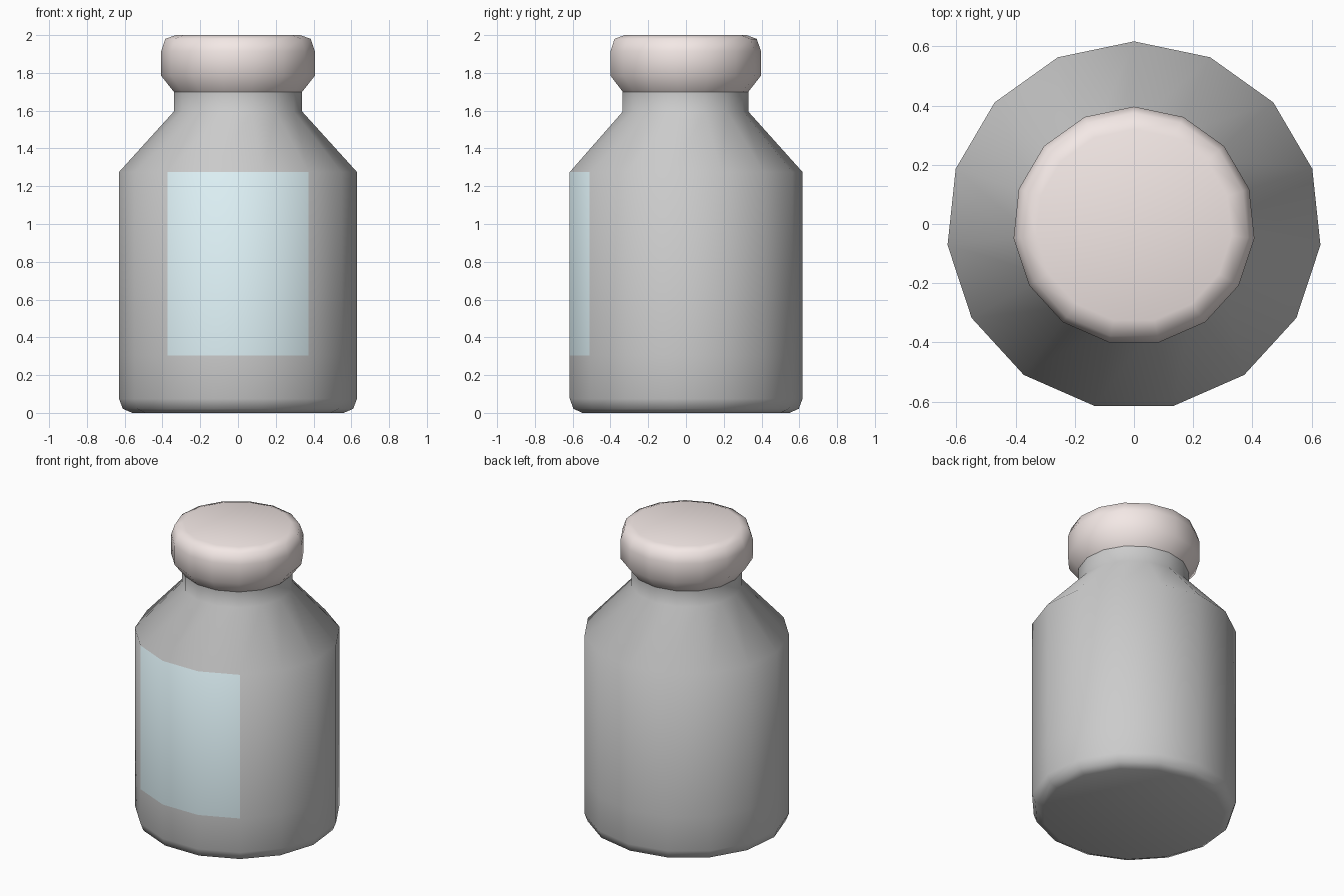
import bpy, bmesh, math

if "Cube" in bpy.data.objects:
    bpy.data.objects.remove(bpy.data.objects["Cube"])

SIDES = 15
SX, SY, CY = 1 / math.cos(math.radians(6)), 0.989, -0.006


def material(name, color):
    m = bpy.data.materials.new(name)
    m.diffuse_color = (*color, 1)
    m.use_nodes = True
    m.node_tree.nodes["Principled BSDF"].inputs["Base Color"].default_value = m.diffuse_color
    return m


def lathe(name, profile, cap_bottom=False, cap_top=False):
    """Fifteen-sided turned shape with one corner pointing to the back."""
    bm = bmesh.new()
    rings = []
    for r, z in profile:
        angles = [math.radians(90) + math.tau * i / SIDES for i in range(SIDES)]
        rings.append([bm.verts.new((r * SX * math.cos(a), CY + r * SY * math.sin(a), z))
                      for a in angles])
    for low, high in zip(rings, rings[1:]):
        for i in range(SIDES):
            j = (i + 1) % SIDES
            bm.faces.new((low[i], low[j], high[j], high[i]))
    if cap_bottom:
        bm.faces.new(rings[0][::-1])
    if cap_top:
        bm.faces.new(rings[-1])
    for f in bm.faces:
        f.smooth = True
    mesh = bpy.data.meshes.new(name)
    bm.to_mesh(mesh)
    bm.free()
    obj = bpy.data.objects.new(name, mesh)
    bpy.context.collection.objects.link(obj)
    return obj


# Bottle body with shoulder and neck
body = lathe("bottle_body", [(0.56, 0), (0.61, 0.022), (0.63, 0.075), (0.63, 0.305),
                             (0.63, 1.275), (0.34, 1.595), (0.34, 1.70)], cap_bottom=True)

# Label: the three front panels of the wall
body.data.materials.append(None)
body.data.materials.append(material("label_blue", (0.72, 0.87, 0.91)))
for p in body.data.polygons:
    c = p.center
    if 0.5 < c.z < 1.2 and c.y < -0.4 and abs(c.x) < 0.3:
        p.material_index = 1

# Rounded stopper
stopper = lathe("stopper", [(0.34, 1.70), (0.407, 1.785), (0.407, 1.915),
                            (0.385, 1.98), (0.33, 2.0)], cap_top=True)
stopper.data.materials.append(material("stopper_pink", (0.9, 0.81, 0.79)))
